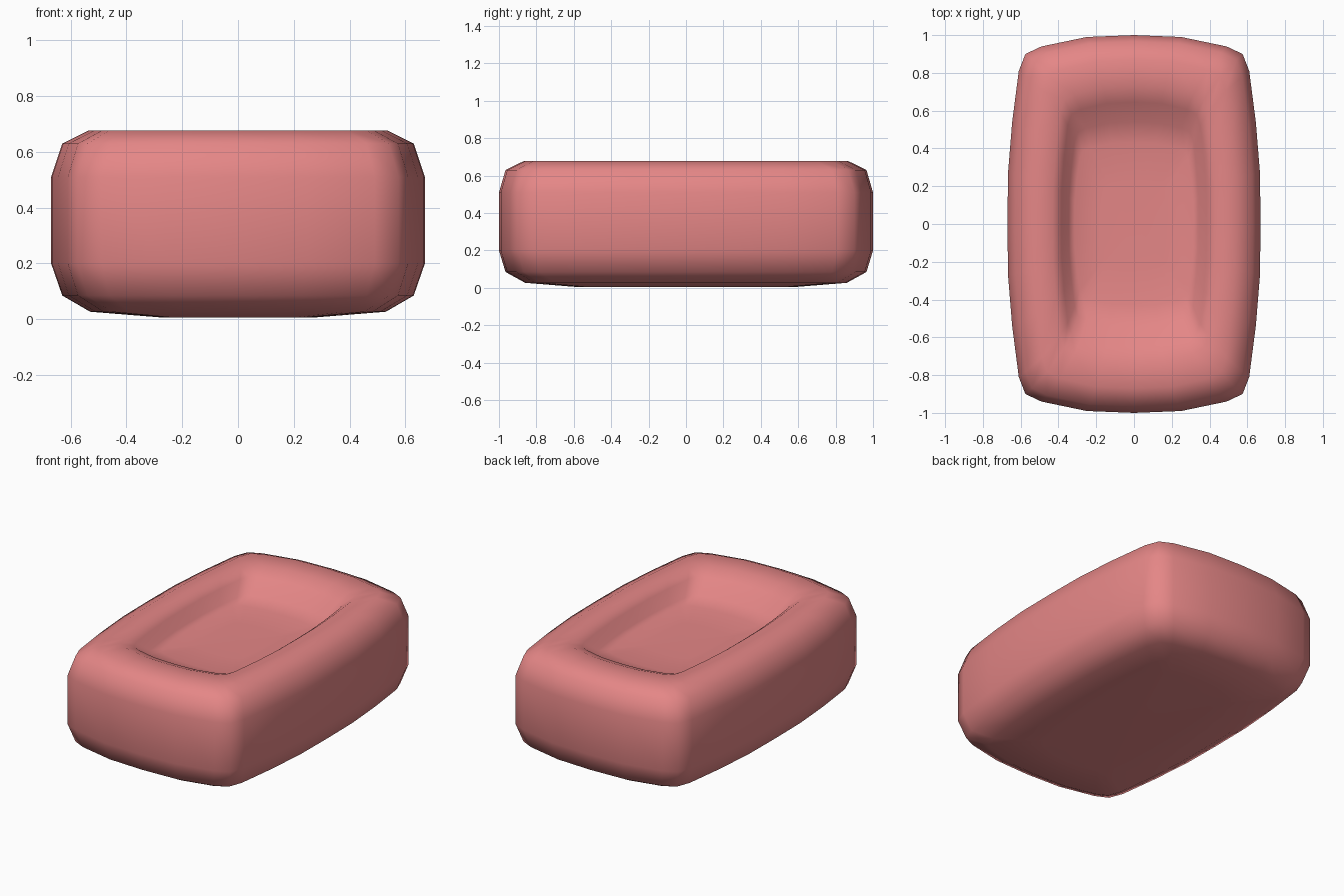
import bpy, bmesh

if "Cube" in bpy.data.objects:
    bpy.data.objects.remove(bpy.data.objects["Cube"])

# Quarter of the bulging rounded-rectangle outline, from back centre to right centre
quarter = [(0, 1), (.25, .99), (.49, .94), (.575, .90), (.61, .81), (.645, .54), (.667, .27), (.67, 0)]
outline = quarter + [(x, -y) for x, y in quarter[-2::-1]]
outline += [(-x, y) for x, y in outline[-2:0:-1]]

# Rings: half width, half length, height (underside, walls, rim, hollow)
rings = [(.27, .60, .006), (.53, .86, .027), (.63, .965, .085), (.67, 1, .20),
         (.67, 1, .51), (.63, .965, .63), (.535, .87, .677), (.43, .73, .675),
         (.385, .645, .64), (.345, .54, .565), (.315, .43, .545), (.17, .22, .54)]

bm = bmesh.new()
loops = [[bm.verts.new((x * hx / .67, y * hy, z)) for x, y in outline] for hx, hy, z in rings]
n = len(outline)
for a, b in zip(loops, loops[1:]):
    for i in range(n):
        j = (i + 1) % n
        bm.faces.new((a[i], a[j], b[j], b[i]))

# Close the slightly raised underside and the hollow floor
for loop, z in ((loops[0], .022), (loops[-1], .54)):
    c = bm.verts.new((0, 0, z))
    for i in range(n):
        bm.faces.new((loop[i], loop[(i + 1) % n], c))
bmesh.ops.recalc_face_normals(bm, faces=bm.faces)
for f in bm.faces:
    f.smooth = True

me = bpy.data.meshes.new("cushion_block")
bm.to_mesh(me)
bm.free()
block = bpy.data.objects.new("cushion_block", me)
bpy.context.collection.objects.link(block)

mat = bpy.data.materials.new("soft_red")
mat.diffuse_color = (.78, .24, .24, 1)
mat.use_nodes = True
mat.node_tree.nodes["Principled BSDF"].inputs["Base Color"].default_value = mat.diffuse_color
me.materials.append(mat)
